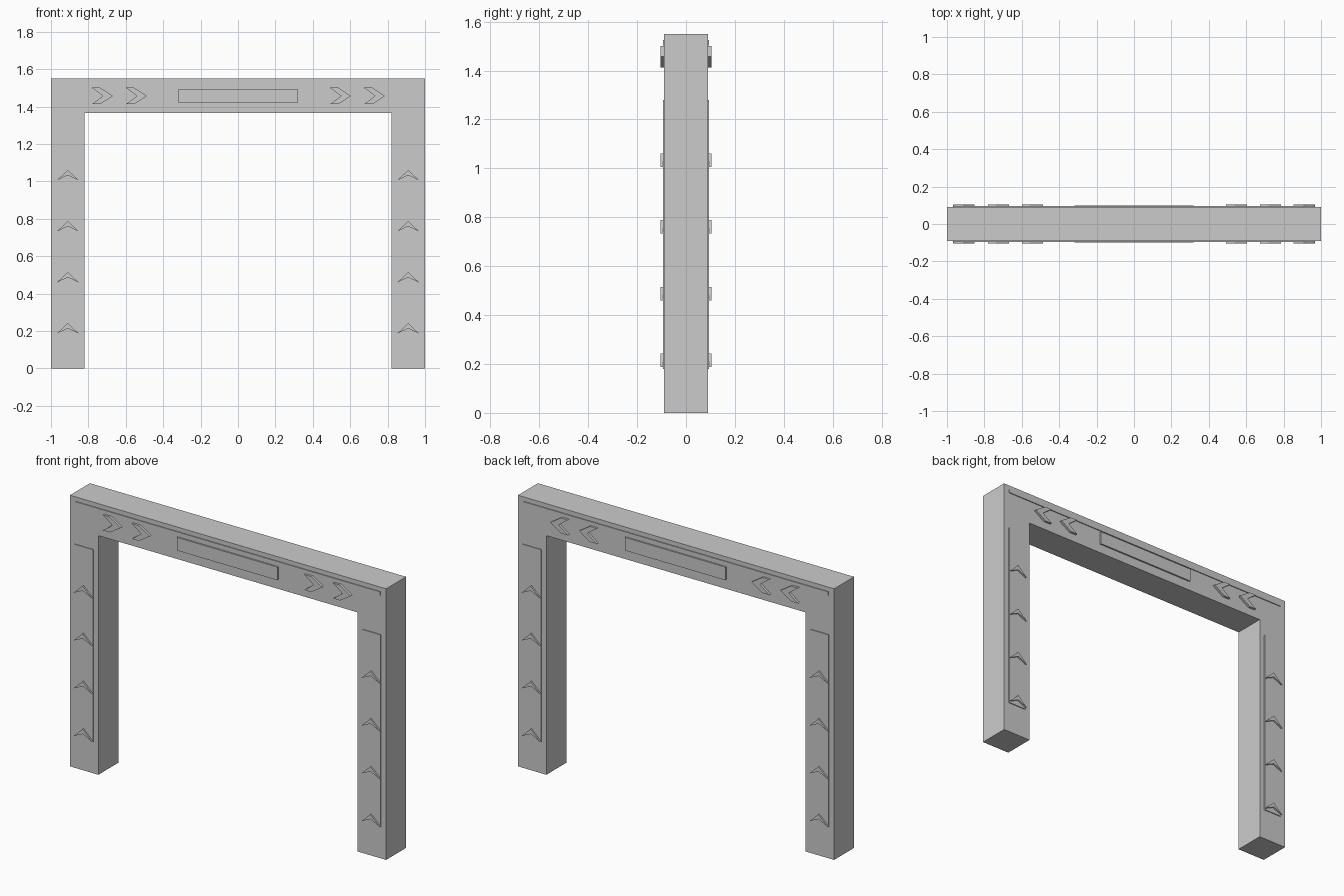
import bpy, bmesh

if "Cube" in bpy.data.objects:
    bpy.data.objects.remove(bpy.data.objects["Cube"])

DEPTH = 0.09  # half depth of the frame


def prism(name, outline, y0, y1):
    """Extrude an (x, z) outline from y0 to y1."""
    bm = bmesh.new()
    face = bm.faces.new([bm.verts.new((x, y0, z)) for x, z in outline])
    ext = bmesh.ops.extrude_face_region(bm, geom=[face])
    moved = [v for v in ext["geom"] if isinstance(v, bmesh.types.BMVert)]
    bmesh.ops.translate(bm, verts=moved, vec=(0, y1 - y0, 0))
    bmesh.ops.recalc_face_normals(bm, faces=bm.faces)
    mesh = bpy.data.meshes.new(name)
    bm.to_mesh(mesh)
    bm.free()
    obj = bpy.data.objects.new(name, mesh)
    bpy.context.collection.objects.link(obj)
    return obj


def relief(name, outline, height):
    """Raised detail on the front face, mirrored onto the back."""
    obj = prism(name, outline, -DEPTH - height, -DEPTH + 0.005)
    mod = obj.modifiers.new("Mirror", 'MIRROR')
    mod.use_axis = (False, True, False)
    mod.use_mirror_merge = False
    return obj


def rect(x0, x1, z0, z1):
    return [(x0, z0), (x1, z0), (x1, z1), (x0, z1)]


# Gate frame: two legs and a top beam in one profile
prism("gate_frame", [(-1, 0), (-0.82, 0), (-0.82, 1.367), (0.82, 1.367),
                     (0.82, 0), (1, 0), (1, 1.55), (-1, 1.55)], -DEPTH, DEPTH)

# Beam trim strip and centre sign plate
relief("beam_strip", rect(-0.965, 0.965, 1.503, 1.525), 0.005)
relief("sign_plate", rect(-0.318, 0.318, 1.42, 1.495), 0.009)

# Leg panels with upward arrows
for side, sx in (("left", -0.91), ("right", 0.91)):
    relief(f"leg_panel_{side}", rect(sx - 0.058, sx + 0.058, 0.18, 1.28), 0.005)
    for i in range(4):
        z = 0.187 + i * 0.273
        relief(f"leg_arrow_{side}_{i + 1}",
               [(sx - 0.058, z), (sx, z + 0.027), (sx + 0.058, z), (sx, z + 0.055)], 0.014)

# Beam chevrons, all pointing towards +x
for i, cx in enumerate((-0.725, -0.543, 0.548, 0.73)):
    shape = [(-0.056, -0.044), (-0.012, -0.044), (0.056, 0),
             (-0.012, 0.044), (-0.056, 0.044), (0.003, 0)]
    relief(f"beam_chevron_{i + 1}", [(cx + x, 1.457 + z) for x, z in shape], 0.014)
